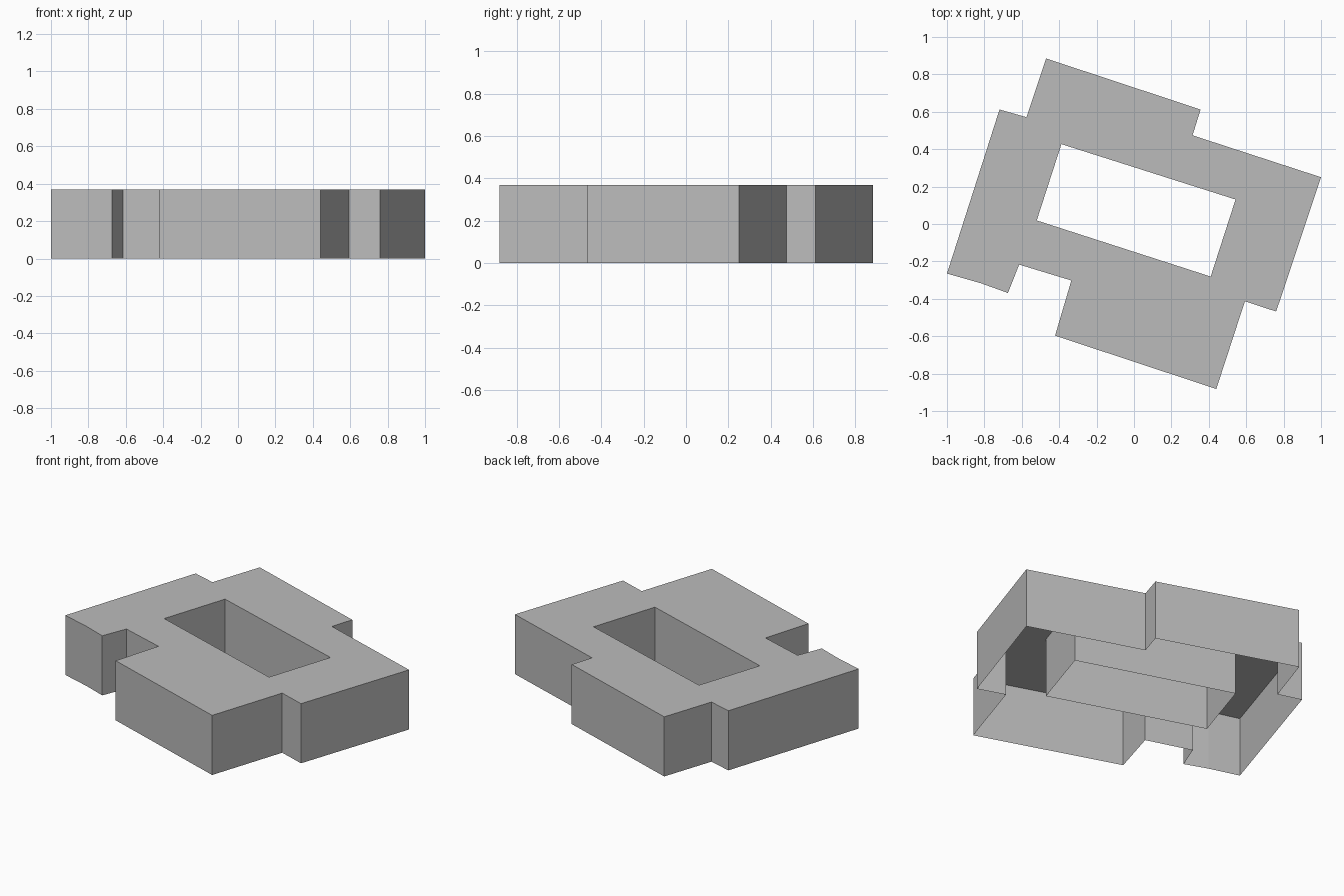
import bpy
import bmesh

HEIGHT = 0.37

if "Cube" in bpy.data.objects:
    bpy.data.objects.remove(bpy.data.objects["Cube"], do_unlink=True)

# Footprint of the building and of its courtyard, both clockwise from above
OUTLINE = [
    (-0.47, 0.885), (0.356, 0.612), (0.313, 0.474), (1, 0.25),
    (0.76, -0.468), (0.593, -0.413), (0.44, -0.882), (-0.422, -0.597),
    (-0.335, -0.302), (-0.614, -0.217), (-0.674, -0.369), (-0.815, -0.318),
    (-1, -0.265), (-0.719, 0.612), (-0.575, 0.571),
]
COURTYARD = [(-0.388, 0.427), (0.543, 0.131), (0.41, -0.281), (-0.52, 0.019)]


def make_material(name, colour):
    material = bpy.data.materials.new(name)
    material.use_nodes = True
    material.diffuse_color = colour
    shader = next(n for n in material.node_tree.nodes if n.type == "BSDF_PRINCIPLED")
    shader.inputs["Base Color"].default_value = colour
    return material


def finish(name, bm, material):
    mesh = bpy.data.meshes.new(name)
    bm.to_mesh(mesh)
    bm.free()
    mesh.materials.append(material)
    obj = bpy.data.objects.new(name, mesh)
    bpy.context.collection.objects.link(obj)
    return obj


def add_loop(bm, points, z):
    verts = [bm.verts.new((x, y, z)) for x, y in points]
    return [bm.edges.new((a, b)) for a, b in zip(verts, verts[1:] + verts[:1])]


def make_walls(name, points, material):
    """Vertical walls rising from a closed footprint, facing its left side."""
    bm = bmesh.new()
    low = [bm.verts.new((x, y, 0)) for x, y in points]
    high = [bm.verts.new((x, y, HEIGHT)) for x, y in points]
    for i in range(len(points)):
        j = (i + 1) % len(points)
        bm.faces.new((low[j], low[i], high[i], high[j]))
    return finish(name, bm, material)


def make_roof(name, loops, material):
    """Flat sheet between the outline and the courtyard opening."""
    bm = bmesh.new()
    edges = [edge for points in loops for edge in add_loop(bm, points, HEIGHT)]
    bmesh.ops.triangle_fill(bm, edges=edges, use_beauty=True, normal=(0, 0, 1))
    for face in bm.faces:
        face.normal_update()
        if face.normal.z < 0:
            face.normal_flip()
    return finish(name, bm, material)


grey = make_material("plain grey", (0.5, 0.5, 0.5, 1))

# Open-bottomed shell: walls outside, walls round the courtyard, flat roof
make_walls("outer_walls", OUTLINE, grey)
make_walls("courtyard_walls", COURTYARD[::-1], grey)
make_roof("flat_roof", (OUTLINE, COURTYARD), grey)
